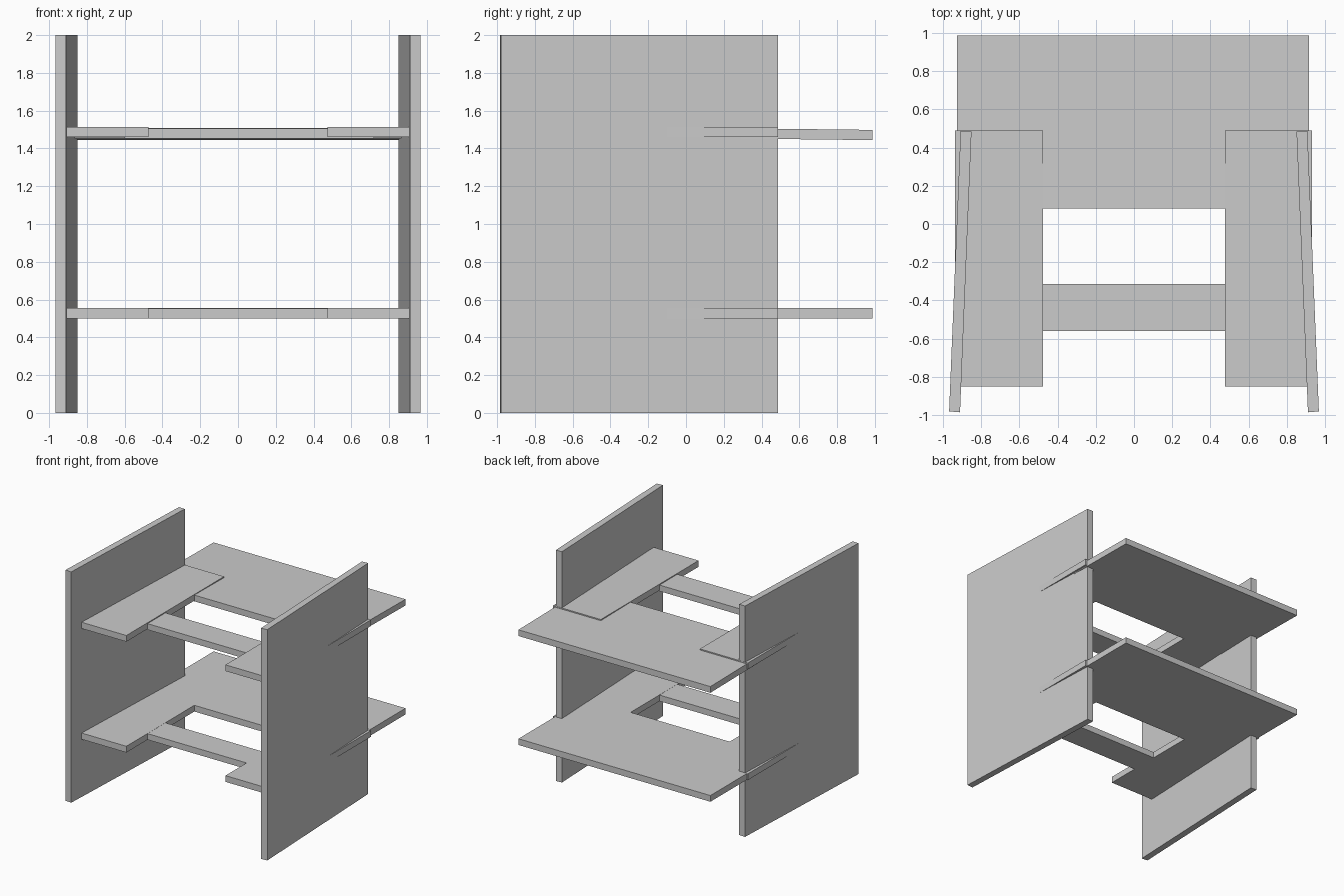
import bpy
import bmesh

cube = bpy.data.objects.get("Cube")
if cube:
    bpy.data.objects.remove(cube, do_unlink=True)

# Single plain grey board material
grey = bpy.data.materials.new("light_grey_board")
grey.use_nodes = True
COLOUR = (0.6, 0.6, 0.6, 1)
grey.diffuse_color = COLOUR
grey.node_tree.nodes["Principled BSDF"].inputs["Base Color"].default_value = COLOUR


def board(name, outline, z, thickness, slope=0.0):
    """Extrude a plan outline upward; slope lowers the board along +y."""
    bm = bmesh.new()
    y0 = min(y for _, y in outline)
    base = bm.faces.new([bm.verts.new((x, y, z - slope * (y - y0))) for x, y in outline])
    top = bmesh.ops.extrude_face_region(bm, geom=[base])["geom"]
    verts = [v for v in top if isinstance(v, bmesh.types.BMVert)]
    bmesh.ops.translate(bm, verts=verts, vec=(0, 0, thickness))
    bmesh.ops.recalc_face_normals(bm, faces=bm.faces)
    mesh = bpy.data.meshes.new(name)
    bm.to_mesh(mesh)
    bm.free()
    mesh.materials.append(grey)
    obj = bpy.data.objects.new(name, mesh)
    bpy.context.collection.objects.link(obj)
    return obj


def rect(x0, x1, y0, y1):
    return [(x0, y0), (x1, y0), (x1, y1), (x0, y1)]


# Upright side panels, splayed outward toward the front
for side, s in (("left", 1), ("right", -1)):
    plan = [(0.91, -0.985), (0.967, -0.98), (0.907, 0.487), (0.85, 0.485)]
    board(side + "_panel", [(s * x, y) for x, y in plan], 0, 2)

# Two levels: wing height, deck height, deck slope
for level, wing_z, deck_z, slope in (("lower", 0.5, 0.5, 0), ("upper", 1.46, 1.455, 0.012)):
    board(level + "_rear_deck", rect(-0.925, 0.915, 0.08, 0.987), deck_z, 0.054, slope)
    board(level + "_left_wing", rect(0.475, 0.931, -0.85, 0.488), wing_z, 0.054)
    board(level + "_right_wing", rect(-0.935, -0.475, -0.85, 0.488), wing_z, 0.054)
    board(level + "_cross_bar", rect(-0.6, 0.72, -0.56, -0.315), deck_z - 0.002 * (slope > 0), 0.053)
